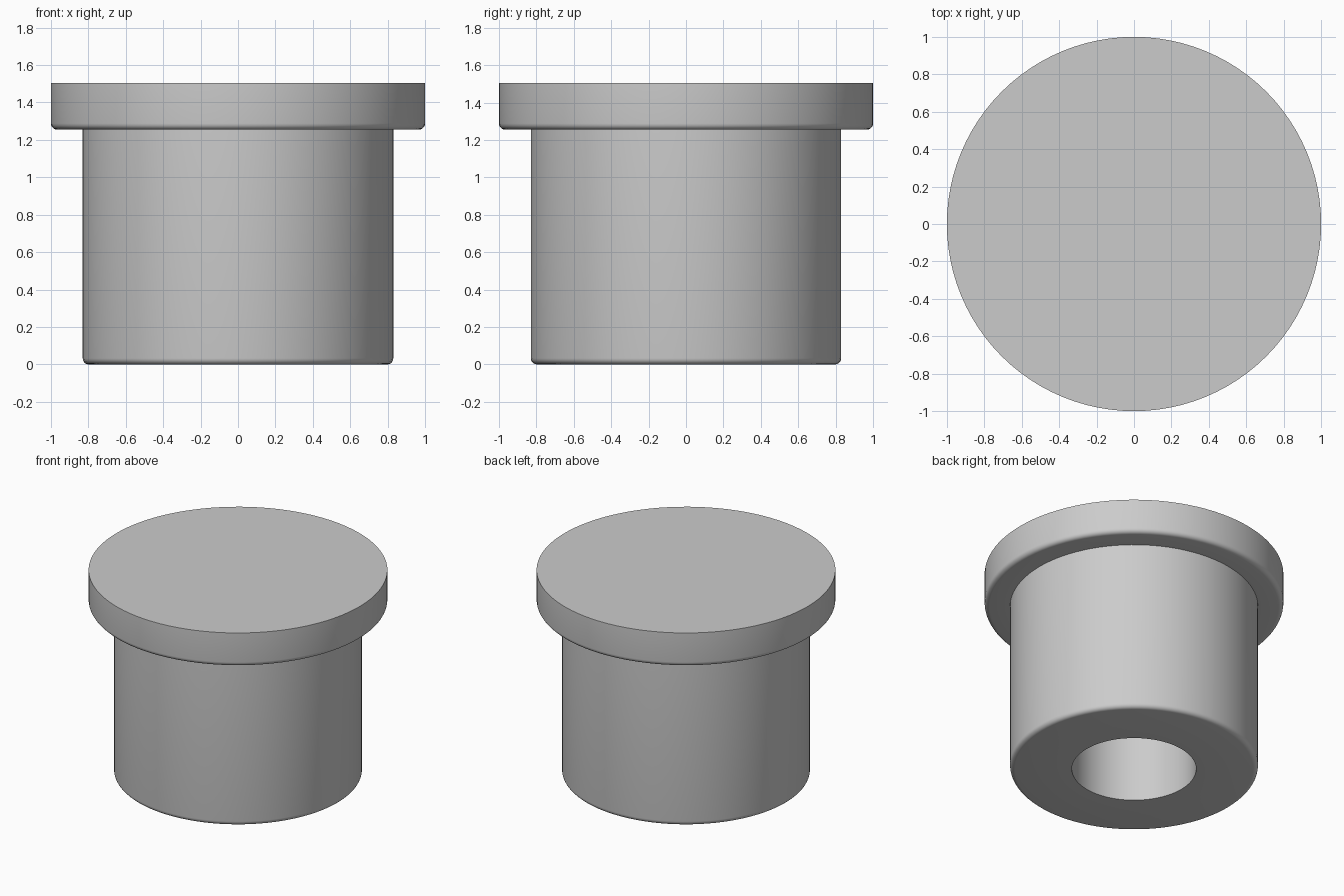
import bpy
import bmesh
import math

cube = bpy.data.objects.get("Cube")
if cube:
    bpy.data.objects.remove(cube, do_unlink=True)

grey = bpy.data.materials.new("plain grey")
grey.use_nodes = True
colour = (0.6, 0.6, 0.6, 1)
grey.diffuse_color = colour
grey.node_tree.nodes["Principled BSDF"].inputs["Base Color"].default_value = colour

SEGMENTS = 96
TOP, FLANGE_BASE, HOLE_TOP = 1.505, 1.255, 1.25
FLANGE_R, BODY_R, HOLE_R, FILLET = 1.0, 0.83, 0.416, 0.033


def rounded_corner(radius, z, steps=5):
    """Quarter round on a lower outer corner, from underside to side wall."""
    for i in range(steps + 1):
        a = math.pi / 2 * i / steps
        yield (radius - FILLET + FILLET * math.sin(a), z + FILLET - FILLET * math.cos(a))


def lathe(name, profile):
    """Revolve a radius/height profile around the z axis."""
    bm = bmesh.new()
    verts = [bm.verts.new((r, 0, z)) for r, z in profile]
    edges = [bm.edges.new(pair) for pair in zip(verts, verts[1:])]
    bmesh.ops.spin(bm, geom=verts + edges, axis=(0, 0, 1), cent=(0, 0, 0),
                   angle=math.tau, steps=SEGMENTS, use_duplicate=False)
    bmesh.ops.remove_doubles(bm, verts=bm.verts, dist=1e-4)
    bmesh.ops.recalc_face_normals(bm, faces=bm.faces)
    mesh = bpy.data.meshes.new(name)
    bm.to_mesh(mesh)
    bm.free()
    mesh.materials.append(grey)
    obj = bpy.data.objects.new(name, mesh)
    bpy.context.collection.objects.link(obj)
    bpy.ops.object.select_all(action="DESELECT")
    obj.select_set(True)
    bpy.context.view_layer.objects.active = obj
    bpy.ops.object.shade_smooth_by_angle(angle=math.radians(30))


# Flanged plug with a blind hole in its underside
lathe("flanged_plug", [
    (0, HOLE_TOP), (HOLE_R, HOLE_TOP), (HOLE_R, 0),
    *rounded_corner(BODY_R, 0), (BODY_R, FLANGE_BASE),
    *rounded_corner(FLANGE_R, FLANGE_BASE), (FLANGE_R, TOP), (0, TOP),
])
